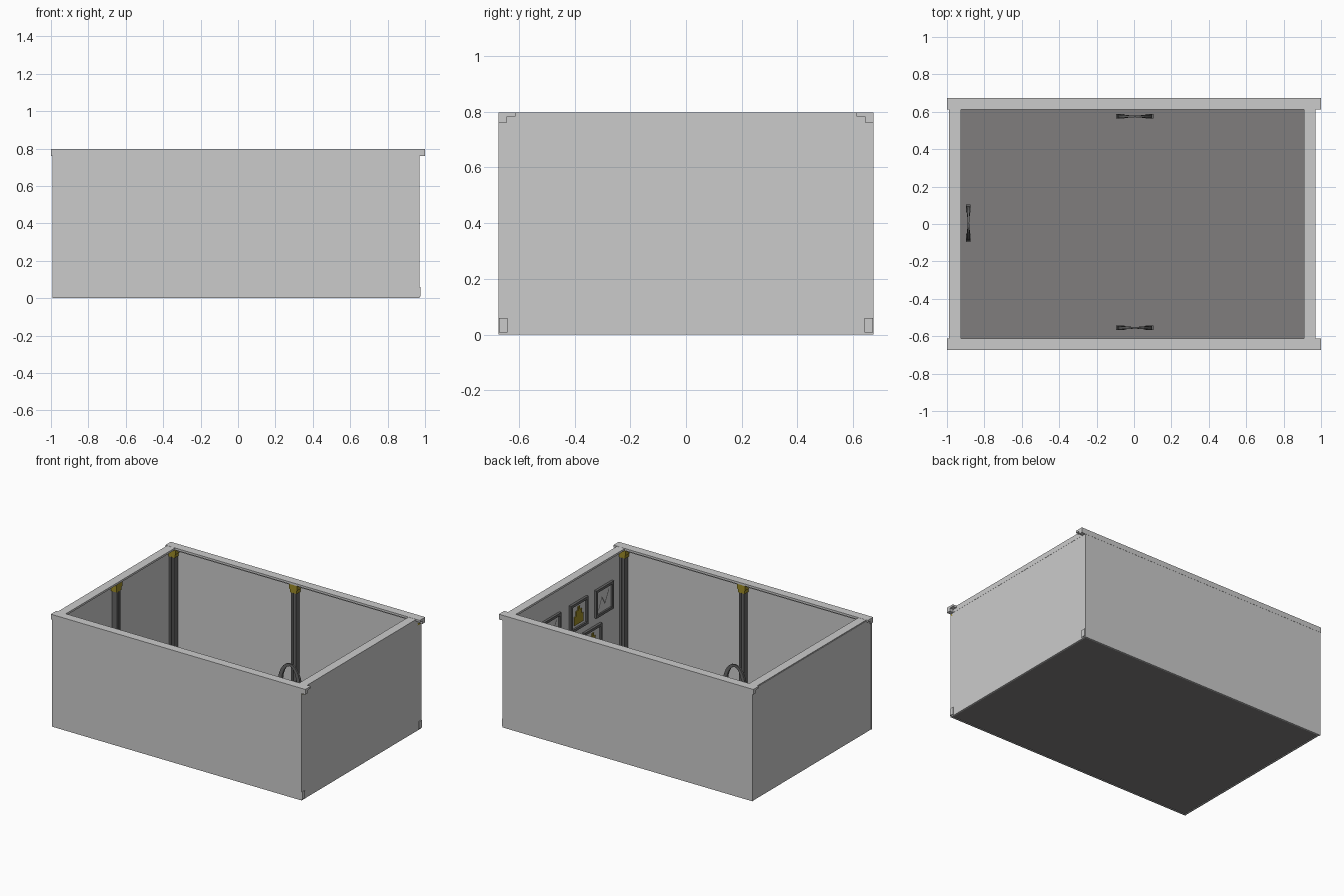
import bpy, bmesh, math
from mathutils import Vector

if "Cube" in bpy.data.objects:
    bpy.data.objects.remove(bpy.data.objects["Cube"])


def material(name, rgb):
    m = bpy.data.materials.new(name)
    m.diffuse_color = (*rgb, 1)
    m.use_nodes = True
    m.node_tree.nodes["Principled BSDF"].inputs["Base Color"].default_value = m.diffuse_color
    return m


GREY = material("light_grey", (0.6, 0.6, 0.6))
FLOOR = material("floor_grey", (0.215, 0.207, 0.207))
DARK = material("dark_grey", (0.13, 0.13, 0.13))
GOLD = material("gold", (0.34, 0.26, 0.02))


def finish(name, bm, mat):
    bmesh.ops.recalc_face_normals(bm, faces=bm.faces)
    me = bpy.data.meshes.new(name)
    bm.to_mesh(me)
    bm.free()
    me.materials.append(mat)
    ob = bpy.data.objects.new(name, me)
    bpy.context.collection.objects.link(ob)
    return ob


def boxes(name, mat, *spans):
    """One object from boxes given as (x0, x1, y0, y1, z0, z1)."""
    bm = bmesh.new()
    for x0, x1, y0, y1, z0, z1 in spans:
        vs = bmesh.ops.create_cube(bm, size=1)["verts"]
        for v in vs:
            v.co = Vector(((x0 + x1) / 2 + v.co.x * (x1 - x0),
                           (y0 + y1) / 2 + v.co.y * (y1 - y0),
                           (z0 + z1) / 2 + v.co.z * (z1 - z0)))
    return finish(name, bm, mat)


# Floor and four thin walls
boxes("floor", FLOOR, (-0.985, 0.965, -0.665, 0.665, 0.003, 0.012))
boxes("front_wall", GREY, (-0.993, 0.97, -0.672, -0.662, 0, 0.79))
boxes("back_wall", GREY, (-0.993, 0.97, 0.662, 0.672, 0, 0.79))
boxes("left_wall", GREY, (-0.99, -0.98, -0.665, 0.665, 0, 0.79))
boxes("right_wall", GREY, (0.96, 0.97, -0.67, 0.663, 0, 0.79))

# Stepped cornice: wide top board over a narrow lower board
for side, s in (("front", -1), ("back", 1)):
    def ys(a, b):
        return sorted((s * a, s * b))
    boxes(side + "_cornice", GREY,
          (-1, 1, *ys(0.612, 0.673), 0.782, 0.797),
          (-1, 1, *ys(0.643, 0.673), 0.76, 0.782))
    boxes(side + "_baseboard", GREY, (-0.99, 0.976, *ys(0.64, 0.67), 0.008, 0.06))
boxes("left_cornice", GREY, (-0.987, -0.925, -0.612, 0.612, 0.782, 0.796),
      (-0.987, -0.955, -0.643, 0.643, 0.76, 0.782))
boxes("right_cornice", GREY, (0.91, 0.971, -0.612, 0.612, 0.782, 0.796),
      (0.94, 0.971, -0.643, 0.643, 0.76, 0.782))
boxes("left_baseboard", GREY, (-0.985, -0.955, -0.64, 0.64, 0.008, 0.06))
boxes("right_baseboard", GREY, (0.935, 0.965, -0.64, 0.64, 0.008, 0.06))


# Columns with a groove and gold capital, hidden under the cornice edge
def column(name, x, y, along_x):
    def span(a0, a1, d, z0, z1):
        if along_x:
            return (x + a0, x + a1, y - d, y + d, z0, z1)
        return (x - d, x + d, y + a0, y + a1, z0, z1)
    boxes(name + "_shaft", DARK, span(-0.02, -0.004, 0.02, 0.01, 0.74),
          span(0.004, 0.02, 0.02, 0.01, 0.74), span(-0.005, 0.005, 0.013, 0.01, 0.74))
    boxes(name + "_capital", GOLD, span(-0.032, 0.032, 0.025, 0.745, 0.782),
          span(-0.026, 0.026, 0.022, 0.72, 0.745))
    boxes(name + "_base", DARK, span(-0.028, 0.028, 0.023, 0.01, 0.07))


for name, x, y, ax in (("back_column", 0, 0.642, True), ("front_column", 0, -0.642, True),
                       ("left_column", -0.957, 0, False),
                       ("back_left_column", -0.957, 0.642, True),
                       ("front_left_column", -0.957, -0.642, True),
                       ("back_right_column", 0.938, 0.642, True),
                       ("front_right_column", 0.938, -0.642, True)):
    column(name, x, y, ax)


# Tapering free-standing arches in front of the middle columns
def arch(name, cx, cy, along_x):
    bm = bmesh.new()
    rings, n = [], 12

    def curve(t):
        a = math.pi * t
        return Vector((-0.078 * math.cos(a), 0.03 + 0.2 * math.sin(a) ** 0.75))
    for i in range(n + 1):
        t = i / n
        p = curve(t)
        d = curve(min(1, t + 0.02)) - curve(max(0, t - 0.02))
        nrm = Vector((-d.y, d.x)).normalized()
        k = abs(2 * t - 1)
        w, h = 0.009 + 0.006 * k, 0.004 + 0.007 * k
        ring = []
        for sw, sh in ((1, 1), (1, -1), (-1, -1), (-1, 1)):
            q = p + nrm * w * sw
            co = (cx + q.x, cy + h * sh, q.y) if along_x else (cx + h * sh, cy + q.x, q.y)
            ring.append(bm.verts.new(co))
        rings.append(ring)
    for a, b in zip(rings, rings[1:]):
        for j in range(4):
            bm.faces.new((a[j], a[(j + 1) % 4], b[(j + 1) % 4], b[j]))
    bm.faces.new(rings[0])
    bm.faces.new(rings[-1])
    finish(name, bm, DARK)
    feet = []
    for s in (-0.078, 0.078):
        if along_x:
            feet.append((cx + s - 0.022, cx + s + 0.022, cy - 0.012, cy + 0.012, 0.01, 0.04))
        else:
            feet.append((cx - 0.012, cx + 0.012, cy + s - 0.022, cy + s + 0.022, 0.01, 0.04))
    boxes(name + "_feet", DARK, *feet)


arch("back_arch", 0.005, 0.575, True)
arch("front_arch", 0.005, -0.555, True)
arch("left_arch", -0.885, 0.005, False)


# Framed pictures on the right wall: a row of four above a row of three
def picture(i, y, z, gold):
    r, t = 0.098, 0.018
    x0, x1 = 0.942, 0.962
    name = "picture_%d" % i
    boxes(name + "_frame", DARK, (x0, x1, y - r, y + r, z + r - t, z + r),
          (x0, x1, y - r, y + r, z - r, z - r + t),
          (x0, x1, y - r, y - r + t, z - r + t, z + r - t),
          (x0, x1, y + r - t, y + r, z - r + t, z + r - t))
    boxes(name + "_panel", GREY, (0.954, 0.961, y - r + t, y + r - t, z - r + t, z + r - t))
    if gold:  # simple stepped gold motif
        boxes(name + "_motif", GOLD, (0.948, 0.955, y - 0.05, y + 0.05, z - 0.06, z),
              (0.948, 0.955, y - 0.03, y + 0.03, z, z + 0.035),
              (0.948, 0.955, y - 0.01, y + 0.01, z + 0.035, z + 0.06))
    else:  # dark zigzag line
        bm = bmesh.new()
        pts = [(0.06, -0.05), (0.025, 0.025), (-0.01, -0.03), (-0.055, 0.055)]
        lo = [bm.verts.new((0.952, y + a, z + b - 0.008)) for a, b in pts]
        hi = [bm.verts.new((0.952, y + a, z + b + 0.008)) for a, b in pts]
        for k in range(3):
            bm.faces.new((lo[k], lo[k + 1], hi[k + 1], hi[k]))
        finish(name + "_motif", bm, DARK)


spots = [(y, 0.49) for y in (-0.44, -0.155, 0.15, 0.44)] + [(y, 0.24) for y in (-0.31, 0, 0.31)]
for i, (y, z) in enumerate(spots):
    picture(i + 1, y, z, i in (1, 3, 4, 6))
